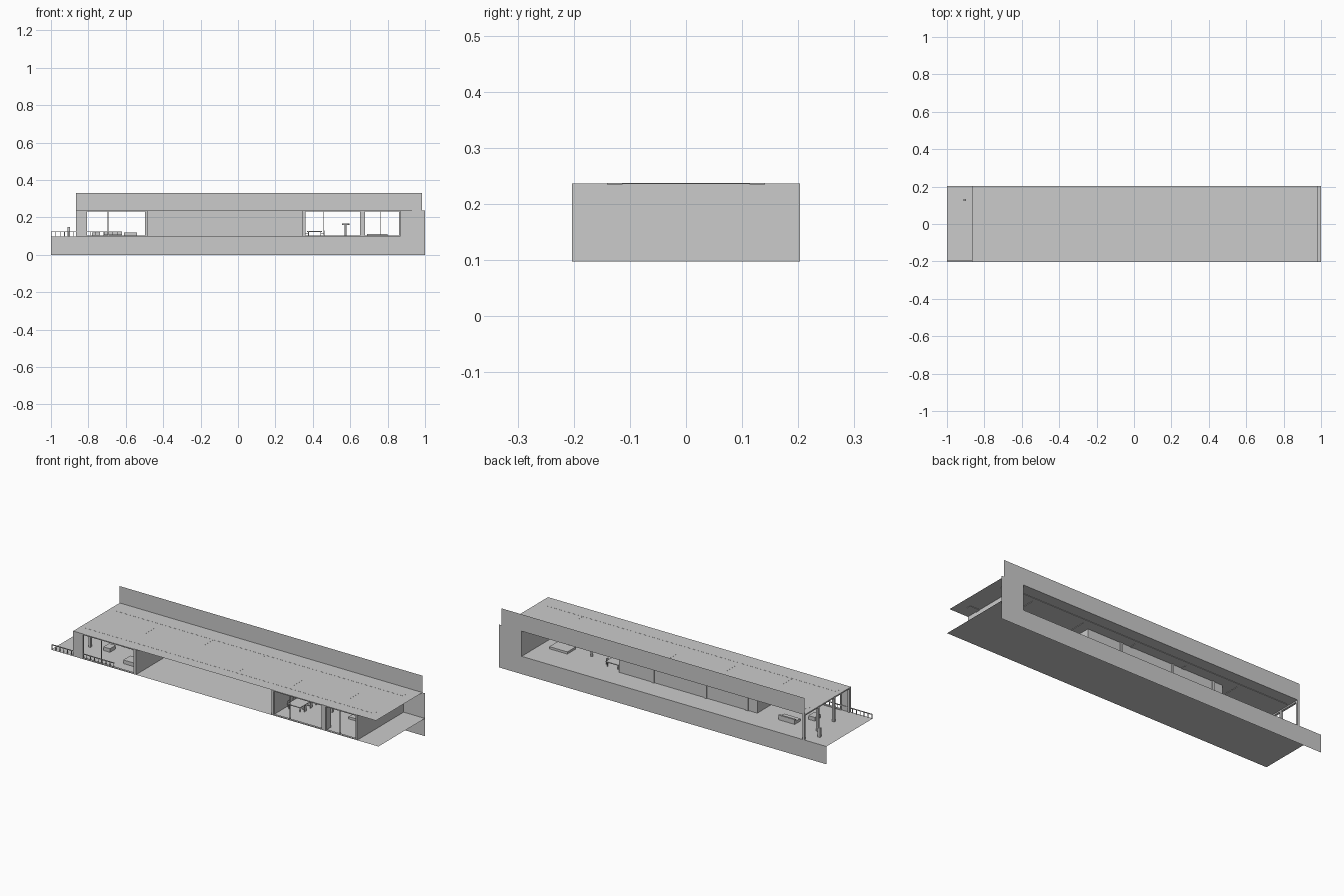
import bpy, bmesh, math

if "Cube" in bpy.data.objects:
    bpy.data.objects.remove(bpy.data.objects["Cube"])

FLOOR, ROOF, D = 0.098, 0.237, 0.203


def mesh_object(name, bm):
    me = bpy.data.meshes.new(name)
    bm.to_mesh(me)
    bm.free()
    ob = bpy.data.objects.new(name, me)
    bpy.context.collection.objects.link(ob)
    return ob


def sheet(name, pts):
    """Single flat face through the given corner points."""
    bm = bmesh.new()
    bm.faces.new([bm.verts.new(p) for p in pts])
    return mesh_object(name, bm)


def box(name, x0, x1, y0, y1, z0, z1):
    bm = bmesh.new()
    bmesh.ops.create_cube(bm, size=1)
    for v in bm.verts:
        v.co = ((x0 + x1) / 2 + v.co.x * (x1 - x0),
                (y0 + y1) / 2 + v.co.y * (y1 - y0),
                (z0 + z1) / 2 + v.co.z * (z1 - z0))
    return mesh_object(name, bm)


def cylinder(name, x, y, z0, z1, r, n=16):
    bm = bmesh.new()
    bmesh.ops.create_cone(bm, cap_ends=True, segments=n, radius1=r, radius2=r, depth=z1 - z0)
    bmesh.ops.translate(bm, verts=bm.verts, vec=(x, y, (z0 + z1) / 2))
    return mesh_object(name, bm)


def frame(name, x0, x1, y, bars=()):
    """Window frame in the front plane, with optional thin mullions."""
    t = 0.006
    for x in (x0, x1 - t):
        box(name + "_jamb", x, x + t, y, y + 0.012, FLOOR, ROOF)
    box(name + "_sill", x0, x1, y, y + 0.012, FLOOR, FLOOR + 0.004)
    box(name + "_head", x0, x1, y, y + 0.012, ROOF - 0.006, ROOF - 0.001)
    for x in bars:
        box(name + "_mullion", x - 0.0015, x + 0.0015, y + 0.004, y + 0.008, FLOOR, ROOF)


# floor and roof sheets
sheet("floor", [(-1, -D, FLOOR), (1, -D, FLOOR), (1, D, FLOOR), (-1, D, FLOOR)])
sheet("roof", [(-0.865, -D, ROOF), (0.985, -D, ROOF), (0.985, D, ROOF), (-0.865, D, ROOF)])

# back wall: plinth, end pier and parapet around a long opening
for name, x0, x1, z0, z1 in (("back_plinth", -1, 1, 0, FLOOR),
                             ("back_pier", 0.87, 1, FLOOR, ROOF),
                             ("back_parapet", -0.865, 0.985, ROOF, 0.33)):
    sheet(name, [(x0, D, z0), (x1, D, z0), (x1, D, z1), (x0, D, z1)])

# right end wall
box("end_wall", 0.862, 0.87, -D, D, FLOOR, ROOF)

# recessed front terrace walls
box("recess_wall", -0.49, 0.353, 0.07, 0.078, FLOOR, ROOF)
box("recess_left_wall", -0.49, -0.482, -D, 0.078, FLOOR, ROOF)
box("recess_right_wall", 0.346, 0.354, -D, 0.078, FLOOR, ROOF)
for x in (-0.43, -0.175, 0.145):
    box("door_jamb", x - 0.007, x + 0.007, 0.066, 0.083, FLOOR, ROOF)

# front window frames and solid panels
box("front_corner_panel", -0.865, -0.812, -D, -D + 0.006, FLOOR, ROOF)
frame("left_window", -0.812, -0.49, -D, (-0.695,))
frame("middle_window", 0.354, 0.658, -D, (0.455,))
frame("right_window", 0.672, 0.866, -D, (0.76,))
box("window_pier", 0.656, 0.674, -D, -D + 0.05, FLOOR, ROOF)

# left end glazing frame
for y in (-D, -0.07, 0.07, D - 0.012):
    box("end_post", -0.865, -0.853, y, y + 0.012, FLOOR, ROOF)
box("end_head", -0.865, -0.853, -D, D, ROOF - 0.008, ROOF - 0.001)

# ceiling tracks and cross strips
for y in (-0.127, 0.127):
    box("ceiling_track", -0.84, 0.93, y - 0.0135, y + 0.0135, 0.2345, 0.2375)
for i in range(5):
    x = -0.56 + 0.32 * i
    box("cross_strip", x - 0.01, x + 0.01, -0.127, 0.127, 0.2345, 0.2372)

# terrace railing
box("rail", -1, -0.62, -0.198, -0.194, 0.121, 0.125)
for i in range(17):
    x = -0.998 + i * 0.0235
    box("baluster", x - 0.0015, x + 0.0015, -0.198, -0.195, FLOOR, 0.122)

# terrace post
box("terrace_post", -0.912, -0.897, 0.122, 0.134, FLOOR, 0.148)

# left room: sofas and low table
box("sofa_seat", -0.72, -0.62, 0.03, 0.08, FLOOR, 0.112)
box("sofa_back", -0.72, -0.62, 0.07, 0.08, FLOOR, 0.124)
box("low_cabinet", -0.61, -0.54, -0.13, -0.07, FLOOR, 0.118)
box("armchair", -0.78, -0.74, -0.06, -0.01, FLOOR, 0.118)

# middle room: dining table with chairs
box("table_top", 0.37, 0.45, -0.10, 0.06, 0.122, 0.126)
for x in (0.375, 0.441):
    for y in (-0.095, 0.051):
        box("table_leg", x, x + 0.004, y, y + 0.004, FLOOR, 0.122)
for side in (-1, 1):
    for y in (-0.08, -0.03, 0.02):
        cx = 0.41 + side * 0.042
        box("chair_seat", cx - 0.009, cx + 0.009, y, y + 0.02, 0.11, 0.114)
        bx = cx + side * 0.009
        box("chair_back", bx - 0.001, bx + 0.001, y, y + 0.02, FLOOR, 0.13)

# lamp table
cylinder("stand_pole", 0.575, 0.0, FLOOR, 0.16, 0.006)
cylinder("stand_top", 0.575, 0.0, 0.16, 0.168, 0.02)

# right room: low bench
box("bench", 0.69, 0.80, -0.02, 0.05, FLOOR, 0.11)
